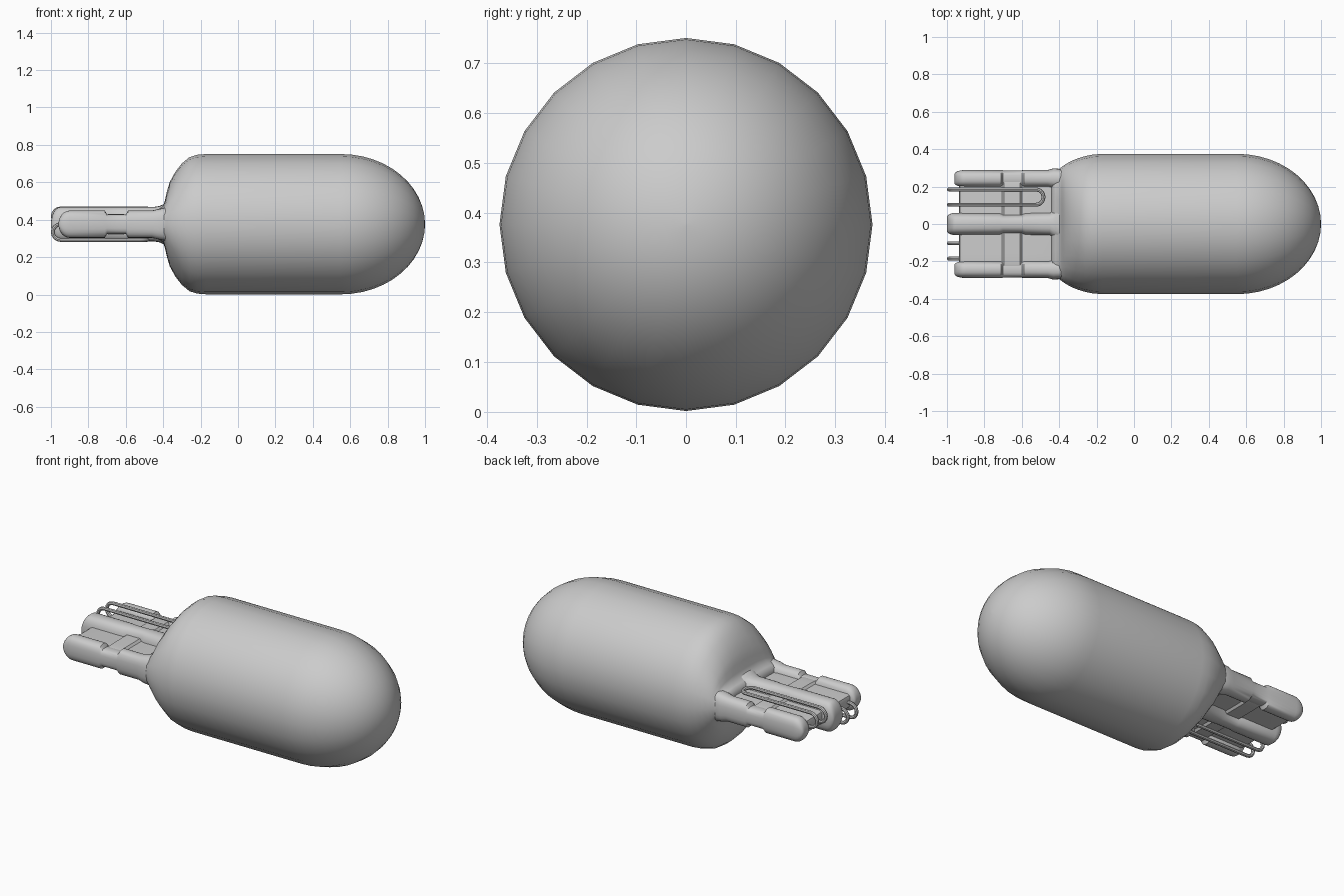
import bpy, bmesh, math
from math import cos, sin, pi

if "Cube" in bpy.data.objects:
    bpy.data.objects.remove(bpy.data.objects["Cube"])

ZC = 0.376  # height of the bulb's long axis


def finish(ob, angle=40):
    bpy.ops.object.select_all(action='DESELECT')
    ob.select_set(True)
    bpy.context.view_layer.objects.active = ob
    bpy.ops.object.shade_smooth_by_angle(angle=math.radians(angle))


def loft(name, stations, sides=24, cy=0.0, angle=40):
    """Skin superellipse rings along x; station = (x, half_y, half_z, power)."""
    bm = bmesh.new()
    rings = []
    for x, ry, rz, n in stations:
        ring = []
        for i in range(sides):
            a = 2 * pi * i / sides
            c, s = cos(a), sin(a)
            y = math.copysign(abs(c) ** (2 / n), c) * ry
            z = math.copysign(abs(s) ** (2 / n), s) * rz
            ring.append(bm.verts.new((x, cy + y, ZC + z)))
        rings.append(ring)
    for a, b in zip(rings, rings[1:]):
        for i in range(sides):
            j = (i + 1) % sides
            bm.faces.new((a[i], a[j], b[j], b[i]))
    bm.faces.new(rings[0])
    bm.faces.new(rings[-1])
    bmesh.ops.recalc_face_normals(bm, faces=bm.faces)
    me = bpy.data.meshes.new(name)
    bm.to_mesh(me)
    bm.free()
    ob = bpy.data.objects.new(name, me)
    bpy.context.collection.objects.link(ob)
    finish(ob, angle)
    return ob


def round_end(tip, length, ry, rz, n, shrink=0.0, steps=6):
    """Stations for a rounded end; shrink keeps some width at the tip."""
    out = []
    for k in range(steps + 1):
        t = max(pi / 2 * k / steps, 0.03)
        f = sin(t)
        out.append((tip + length * (1 - cos(t)), ry * (shrink + (1 - shrink) * f), rz * f, n))
    return out


# Glass bulb: flattened neck, shoulder, cylinder and domed tip
R = 0.375
bulb = [(-0.44, 0.275, 0.05, 4), (-0.435, 0.282, 0.072, 4), (-0.42, 0.286, 0.085, 4),
        (-0.40, 0.295, 0.10, 3.2), (-0.39, 0.302, 0.13, 2.7), (-0.38, 0.31, 0.175, 2.3),
        (-0.365, 0.32, 0.225, 2.1), (-0.335, 0.337, 0.28, 2), (-0.30, 0.351, 0.325, 2),
        (-0.26, 0.363, 0.358, 2), (-0.22, 0.371, 0.371, 2), (-0.17, R, R, 2)]
for k in range(13):
    t = pi / 2 * k / 12
    r = R * max(cos(t), 0.01)
    bulb.append((0.55 + 0.45 * sin(t), r, r, 2))
loft("glass_bulb", bulb)

# Thin web between the ridges
loft("base_web", [(-0.935, 0.22, 0.02, 8), (-0.93, 0.235, 0.034, 8),
                  (-0.915, 0.24, 0.042, 8), (-0.40, 0.24, 0.042, 8)], 32)

# Raised band across the web
loft("base_crossbar", [(-0.708, 0.25, 0.04, 8), (-0.695, 0.25, 0.054, 8),
                       (-0.61, 0.25, 0.054, 8), (-0.597, 0.25, 0.04, 8)], 32)

# Central rib, widening into the neck
loft("base_centre_rib", round_end(-1.0, 0.05, 0.06, 0.092, 2.8, 0.6)
     + [(-0.72, 0.06, 0.092, 2.8), (-0.70, 0.052, 0.092, 2.8), (-0.60, 0.052, 0.092, 2.8),
        (-0.58, 0.06, 0.092, 2.8), (-0.45, 0.062, 0.092, 2.8), (-0.42, 0.085, 0.097, 2.8),
        (-0.37, 0.13, 0.12, 2.8)])

# Side ridges with a locking notch
for side, label in ((1, "left"), (-1, "right")):
    loft("base_ridge_" + label, round_end(-0.96, 0.06, 0.046, 0.073, 2.6, 0.5)
         + [(-0.712, 0.046, 0.073, 2.6), (-0.70, 0.044, 0.052, 3),
            (-0.60, 0.044, 0.052, 3), (-0.588, 0.046, 0.073, 2.6),
            (-0.46, 0.046, 0.073, 2.6), (-0.43, 0.055, 0.08, 2.6), (-0.38, 0.05, 0.09, 2.6)],
         cy=side * 0.243)

# Contact wires: hairpin on top at +y, and turned half a turn below at -y
H, RAD, YC = 0.084, 0.041, 0.144


def leg(y):
    pts = [(-0.90, y, 0.0)]
    for k in range(9):
        a = pi * k / 8
        pts.append((-0.948 - 0.5 * H * sin(a), y, 0.5 * H * (1 - cos(a))))
    return pts


loop = [(-0.525 + RAD * sin(pi * k / 12), YC - RAD * cos(pi * k / 12), H) for k in range(13)]
path = leg(YC - RAD) + loop + leg(YC + RAD)[::-1]
for side, label in ((1, "top"), (-1, "bottom")):
    cu = bpy.data.curves.new("contact_wire_" + label, 'CURVE')
    cu.dimensions = '3D'
    cu.bevel_depth = 0.0105
    cu.bevel_resolution = 2
    cu.use_fill_caps = True
    sp = cu.splines.new('POLY')
    sp.points.add(len(path) - 1)
    for p, (x, y, z) in zip(sp.points, path):
        p.co = (x, side * y, ZC + side * z, 1)
    ob = bpy.data.objects.new("contact_wire_" + label, cu)
    bpy.context.collection.objects.link(ob)
    bpy.ops.object.select_all(action='DESELECT')
    ob.select_set(True)
    bpy.context.view_layer.objects.active = ob
    bpy.ops.object.convert(target='MESH')
    finish(bpy.context.view_layer.objects.active)
